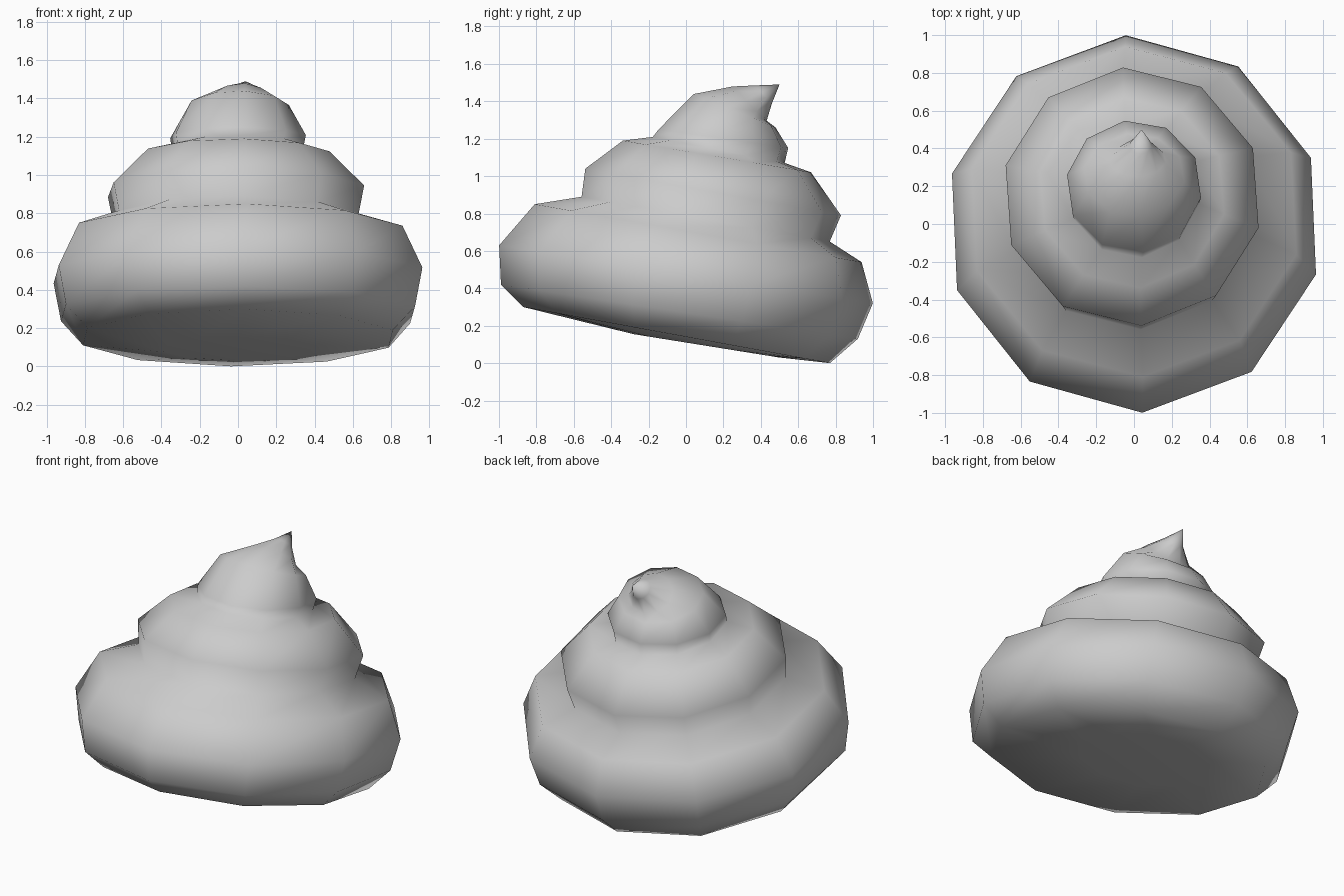
import bpy, bmesh
from math import cos, sin, radians, pi

if "Cube" in bpy.data.objects:
    bpy.data.objects.remove(bpy.data.objects["Cube"])

SIDES = 10

# Tilted rings: front y, front z, back y, back z, half width, centre x, phase
RINGS = [
    # underside and bottom coil
    (-0.28, 0.155, 0.50, 0.03, 0.40, 0, 92.5),
    (-0.87, 0.30, 0.77, 0.00, 0.84, 0, 92.5),
    (-0.99, 0.42, 0.92, 0.13, 0.96, 0, 92.5),
    (-1.00, 0.63, 1.00, 0.32, 1.00, 0, 92.5),
    (-0.81, 0.85, 0.94, 0.54, 0.89, 0, 93),
    # middle coil
    (-0.56, 0.89, 0.77, 0.65, 0.66, -0.01, 94),
    (-0.54, 1.04, 0.83, 0.79, 0.69, -0.01, 94),
    (-0.34, 1.19, 0.67, 1.02, 0.50, -0.01, 95),
    # top coil, leaning into the tip
    (-0.18, 1.21, 0.53, 1.07, 0.35, 0, 97),
    (-0.15, 1.25, 0.55, 1.15, 0.36, 0, 98),
    (0.04, 1.44, 0.48, 1.26, 0.27, 0, 98),
    (0.25, 1.48, 0.43, 1.29, 0.15, 0.02, 96),
    (0.37, 1.485, 0.46, 1.39, 0.06, 0.035, 94),
]
TIP = (0.04, 0.50, 1.49)

bm = bmesh.new()


def add_ring(yf, zf, yb, zb, hw, cx, phase):
    verts = []
    for i in range(SIDES):
        a = radians(phase) + 2 * pi * i / SIDES
        verts.append(bm.verts.new((cx + hw * cos(a),
                                   (yf + yb) / 2 + (yb - yf) / 2 * sin(a),
                                   (zf + zb) / 2 + (zb - zf) / 2 * sin(a))))
    return verts


# Loft the coils
loops = [add_ring(*r) for r in RINGS]
for lo, hi in zip(loops, loops[1:]):
    for i in range(SIDES):
        j = (i + 1) % SIDES
        bm.faces.new((lo[i], lo[j], hi[j], hi[i]))

# Close the underside and draw the top to a point
bm.faces.new(loops[0][::-1])
tip = bm.verts.new(TIP)
for i in range(SIDES):
    bm.faces.new((loops[-1][i], loops[-1][(i + 1) % SIDES], tip))

bmesh.ops.recalc_face_normals(bm, faces=bm.faces)
for f in bm.faces:
    f.smooth = True

mesh = bpy.data.meshes.new("swirl")
bm.to_mesh(mesh)
bm.free()
swirl = bpy.data.objects.new("swirl", mesh)
bpy.context.collection.objects.link(swirl)
